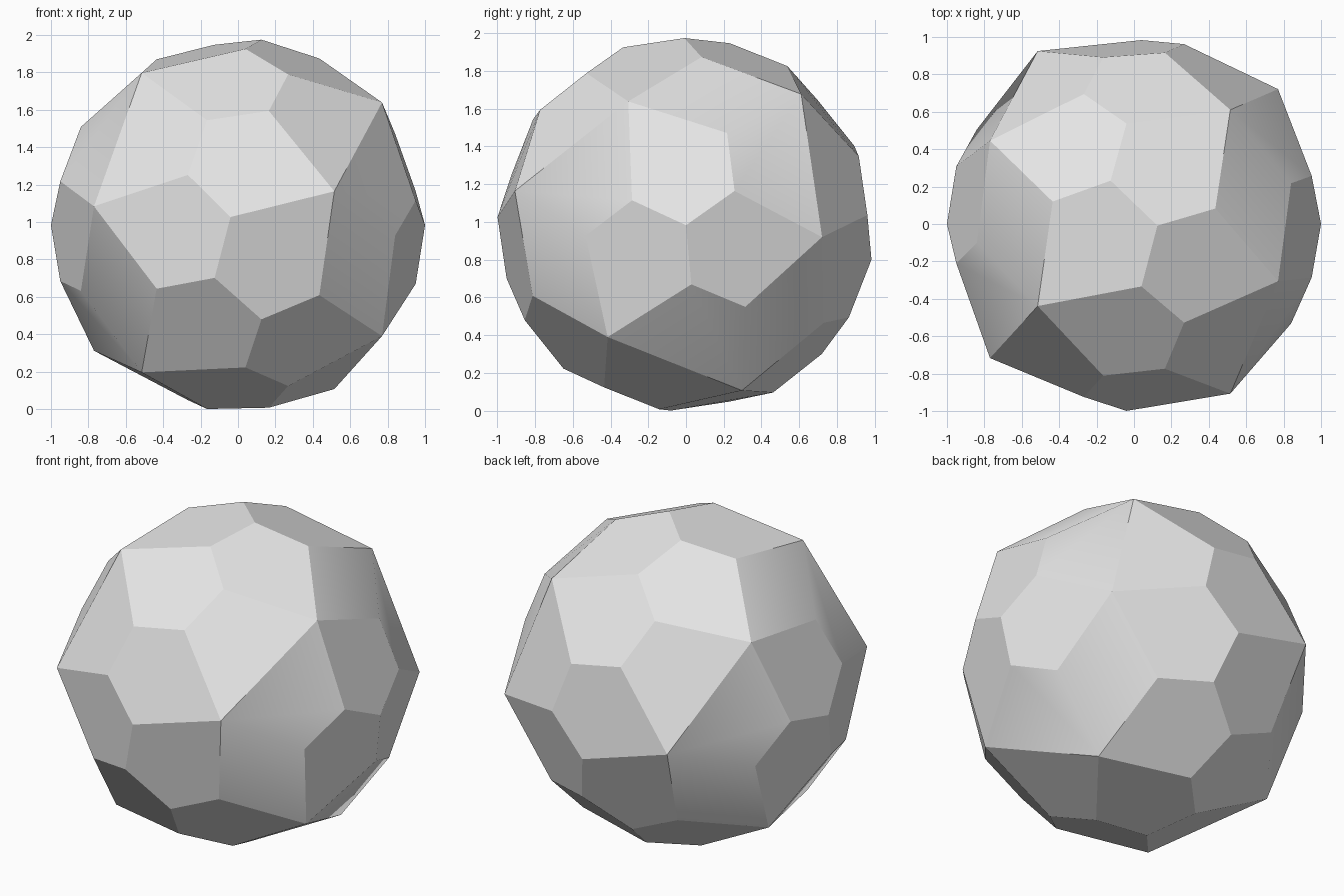
import bpy, bmesh, math

if "Cube" in bpy.data.objects:
    bpy.data.objects.remove(bpy.data.objects["Cube"], do_unlink=True)

# One corner of each kind: height along x, radius about x, angle about x in degrees
CORNERS = {
    "inner": (0.95, 0.315, 155.2),
    "ridge_low": (0.84, 0.535, 186.0),
    "apex_outer": (0.77, 0.724, 115.0),
    "apex_side": (0.515, 0.925, 168.7),
    "band_a": (0.435, 0.895, 204.7),
    "band_b": (0.268, 0.963, 123.2),
    "band_c": (0.165, 0.986, 141.7),
    "band_d": (0.125, 0.992, 210.5),
    "band_e": (0.04, 1.0, 109.5),
}
FLIP = 47.0  # twice the angle of a half-turn axis

bm = bmesh.new()
kind = {}


def add_corner(name, x, r, deg):
    a = math.radians(deg)
    v = bm.verts.new((x, r * math.cos(a), r * math.sin(a)))
    kind[v] = name


# Repeat every corner by thirds of a turn about x and by the half turn
for name, (x, r, deg) in CORNERS.items():
    for k in range(3):
        add_corner(name, x, r, deg + 120 * k)
        add_corner(name, -x, r, FLIP - deg + 120 * k)
for side in (1, -1):
    add_corner("pole", side, 0, 0)

# Skin the corners, then merge coplanar triangles into pentagons and quads
bmesh.ops.convex_hull(bm, input=list(bm.verts))
bmesh.ops.dissolve_limit(bm, angle_limit=math.radians(11),
                         verts=list(bm.verts), edges=list(bm.edges))
bmesh.ops.recalc_face_normals(bm, faces=list(bm.faces))

# Only the ridges between paired quads are soft
for e in bm.edges:
    e.smooth = {kind.get(v) for v in e.verts} == {"apex_side", "ridge_low"}
for f in bm.faces:
    f.smooth = True

# Stand on the ground
low = min(v.co.z for v in bm.verts)
bmesh.ops.translate(bm, verts=list(bm.verts), vec=(0, 0, -low))

mesh = bpy.data.meshes.new("faceted_ball")
bm.to_mesh(mesh)
bm.free()
ball = bpy.data.objects.new("faceted_ball", mesh)
bpy.context.collection.objects.link(ball)

# Plain grey
grey = bpy.data.materials.new("light_grey")
grey.use_nodes = True
colour = (0.8, 0.8, 0.8, 1)
grey.diffuse_color = colour
for node in grey.node_tree.nodes:
    if node.type == "BSDF_PRINCIPLED":
        node.inputs["Base Color"].default_value = colour
mesh.materials.append(grey)
